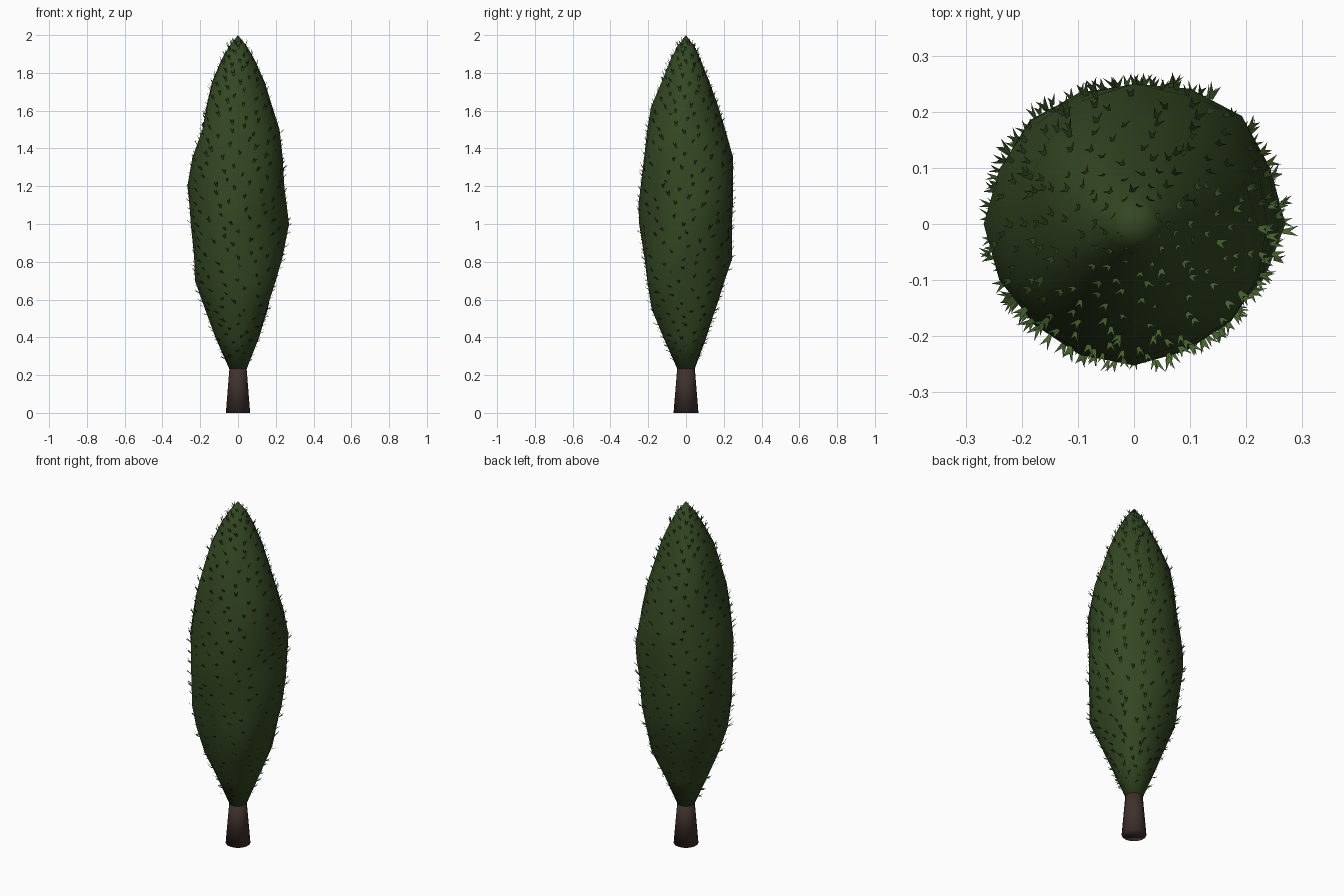
import bpy, bmesh, math, random
from mathutils import Vector

if "Cube" in bpy.data.objects:
    bpy.data.objects.remove(bpy.data.objects["Cube"])

random.seed(4)

def material(name, rgb):
    m = bpy.data.materials.new(name)
    m.diffuse_color = (*rgb, 1)
    m.use_nodes = True
    m.node_tree.nodes["Principled BSDF"].inputs["Base Color"].default_value = m.diffuse_color
    return m

def make_object(name, bm, mat, smooth=True):
    me = bpy.data.meshes.new(name)
    bm.to_mesh(me)
    bm.free()
    me.materials.append(mat)
    ob = bpy.data.objects.new(name, me)
    bpy.context.collection.objects.link(ob)
    for p in me.polygons:
        p.use_smooth = smooth
    return ob

bark = material("brown bark", (0.050, 0.031, 0.026))
green = material("dark green foliage", (0.034, 0.064, 0.016))
light = material("leaf green", (0.065, 0.13, 0.03))

# Crown: height, then radius every 45 degrees from +x towards +y
PROFILE = [
    (0.23, .045, .045, .045, .045, .045, .045, .045, .045),
    (0.40, .112, .115, .108, .105, .120, .115, .120, .110),
    (0.55, .155, .185, .155, .162, .175, .182, .182, .175),
    (0.70, .195, .215, .205, .225, .228, .225, .205, .238),
    (0.82, .235, .238, .245, .238, .232, .247, .220, .238),
    (1.00, .270, .252, .243, .262, .250, .252, .248, .234),
    (1.10, .258, .267, .248, .260, .257, .253, .252, .237),
    (1.20, .245, .272, .250, .250, .268, .252, .240, .245),
    (1.35, .237, .245, .250, .228, .242, .240, .222, .244),
    (1.50, .220, .202, .208, .213, .188, .220, .205, .215),
    (1.62, .182, .168, .172, .192, .168, .188, .185, .170),
    (1.75, .142, .130, .125, .140, .138, .150, .130, .128),
    (1.87, .088, .083, .078, .085, .088, .090, .082, .083),
    (1.94, .048, .047, .045, .047, .048, .048, .046, .047),
    (2.00, .001, .001, .001, .001, .001, .001, .001, .001)]

def radius(a, z):
    for lo, hi in zip(PROFILE, PROFILE[1:]):
        if z <= hi[0]:
            break
    t = (z - lo[0]) / (hi[0] - lo[0])
    r = [p + (q - p) * t for p, q in zip(lo[1:], hi[1:])]
    u = (a / (math.pi / 4)) % 8
    i = int(u) % 8
    w = 0.5 - 0.5 * math.cos((u - int(u)) * math.pi)
    return r[i] * (1 - w) + r[(i + 1) % 8] * w

def surface(a, z):
    r = radius(a, z)
    return Vector((r * math.cos(a), r * math.sin(a), z))

# Crown: uneven lathe, smooth shaded
SIDES = 16
bm = bmesh.new()
rings = [[bm.verts.new(surface(2 * math.pi * k / SIDES, p[0])) for k in range(SIDES)]
         for p in PROFILE[:-1]]
for lo, hi in zip(rings, rings[1:]):
    for k in range(SIDES):
        n = (k + 1) % SIDES
        bm.faces.new((lo[k], lo[n], hi[n], hi[k]))
tip = bm.verts.new((0, 0, 2))
for k in range(SIDES):
    bm.faces.new((rings[-1][k], rings[-1][(k + 1) % SIDES], tip))
bm.faces.new(rings[0][::-1])
make_object("crown", bm, green)

# Leaf tufts: small forked blades in a spiral, standing off the surface
bm = bmesh.new()
COUNT = 500
for i in range(COUNT):
    z = 0.27 + 1.69 * (i + 0.5) / COUNT
    a = i * 2.39996 + random.uniform(-0.15, 0.15)
    out = Vector((math.cos(a), math.sin(a), 0))
    side = Vector((-math.sin(a), math.cos(a), 0))
    slope = (radius(a, z + 0.03) - radius(a, z - 0.03)) / 0.06
    along = (out * slope + Vector((0, 0, 1))).normalized()
    normal = (out - Vector((0, 0, slope))).normalized()
    base = surface(a, z) - normal * 0.003
    d = (normal * random.uniform(0.5, 0.9) + along * 0.75
         + side * random.uniform(-0.3, 0.3)).normalized()
    across = (side + along * random.uniform(-0.7, 0.7)).normalized()
    s = random.uniform(0.75, 1.05)
    pts = [(-.004, 0), (.004, 0), (.010, .037), (0, .018), (-.010, .037)]
    v = [bm.verts.new(base + across * x * s + d * y * s) for x, y in pts]
    for tri in ((0, 3, 4), (0, 1, 3), (1, 2, 3)):
        f = bm.faces.new([v[k] for k in tri])
        f.normal_update()
        if f.normal.z < 0:
            f.normal_flip()
make_object("leaf_tufts", bm, light, smooth=False)

# Trunk: tapered cylinder, soft at the base
bpy.ops.mesh.primitive_cone_add(vertices=14, radius1=0.066, radius2=0.043,
                                depth=0.28, location=(0, 0, 0.14))
trunk = bpy.context.object
trunk.name = "trunk"
trunk.data.materials.append(bark)
bpy.ops.object.shade_smooth()
